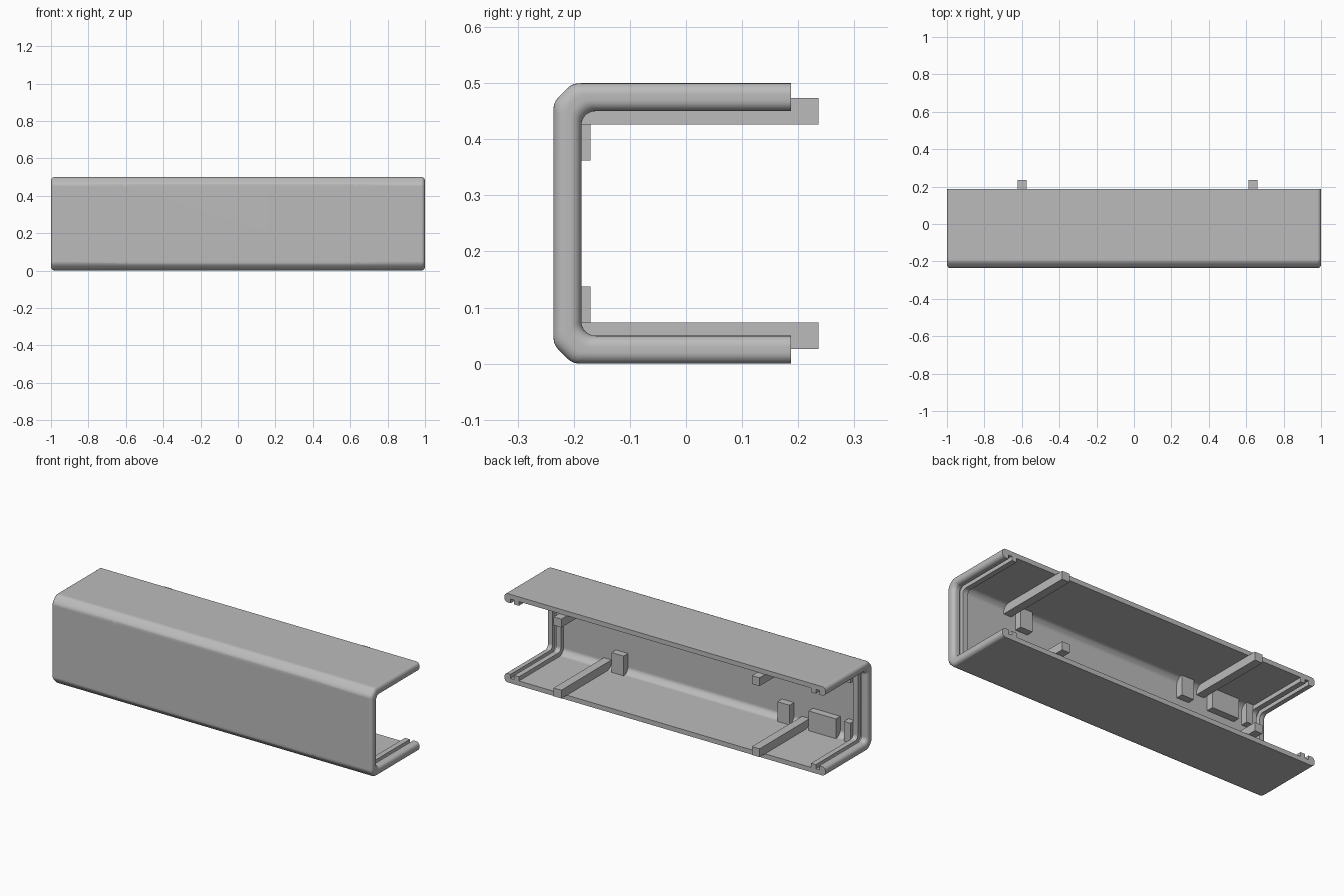
import bpy, bmesh
from math import sin, cos, pi

cube = bpy.data.objects.get("Cube")
if cube:
    bpy.data.objects.remove(cube, do_unlink=True)

FRONT, BACK, HEIGHT = -0.2365, 0.187, 0.5
RIM, WALL, ROUND = 0.05, 0.0265, 0.02
HOLE = 0.0165

grey = bpy.data.materials.new("light_grey")
grey.use_nodes = True
grey.diffuse_color = (0.5, 0.5, 0.5, 1)
grey.node_tree.nodes["Principled BSDF"].inputs["Base Color"].default_value = (0.5, 0.5, 0.5, 1)


def make_object(name, bm):
    bmesh.ops.recalc_face_normals(bm, faces=bm.faces)
    mesh = bpy.data.meshes.new(name)
    bm.to_mesh(mesh)
    bm.free()
    mesh.materials.append(grey)
    obj = bpy.data.objects.new(name, mesh)
    bpy.context.collection.objects.link(obj)
    return obj


def box(name, x0, x1, y0, y1, z0, z1):
    bm = bmesh.new()
    bmesh.ops.create_cube(bm, size=1)
    for v in bm.verts:
        v.co = (x1 if v.co.x > 0 else x0, y1 if v.co.y > 0 else y0, z1 if v.co.z > 0 else z0)
    return make_object(name, bm)


def drill(target, x, z, y0, y1):
    """Cut a round hole along y."""
    bm = bmesh.new()
    bmesh.ops.create_cone(bm, cap_ends=True, segments=24, radius1=HOLE, radius2=HOLE, depth=1)
    for v in bm.verts:
        v.co = (x + v.co.x, (y0 + y1) / 2 + v.co.z * (y1 - y0), z + v.co.y)
    cutter = make_object("hole_cutter", bm)
    cutter.hide_render = True
    cutter.hide_viewport = True
    cutter.display_type = 'WIRE'
    for obj in target:
        mod = obj.modifiers.new("hole", 'BOOLEAN')
        mod.operation = 'DIFFERENCE'
        mod.solver = 'EXACT'
        mod.object = cutter


# Wall profile along x: rounded rim, panel groove and ridge at each end
half = [(1 - ROUND + ROUND * sin(a), ROUND - ROUND * cos(a))
        for a in [i * pi / 12 for i in range(7)]]
half += [(1 - ROUND + ROUND * cos(a), RIM - ROUND + ROUND * sin(a))
         for a in [i * pi / 12 for i in range(7)]]
half += [(0.962, RIM), (0.962, WALL), (0.94, WALL), (0.94, RIM), (0.91, RIM), (0.91, WALL)]
profile = half + [(-x, d) for x, d in reversed(half)]

# U-shaped path: pairs of outer and inner points, with softened front corners
soft = [(0.05, 0), (0.038, 0.0012), (0.03, 0.005), (0.022, 0.012)]
outer = soft + [(b, a) for a, b in reversed(soft)]
fillet = 0.025
corner = []
for i, (a, b) in enumerate(outer):
    t = i / (len(outer) - 1) * pi / 2
    inner = (RIM + fillet - fillet * sin(t), RIM + fillet - fillet * cos(t))
    corner.append(((FRONT + a, b), (FRONT + inner[0], inner[1])))
lower = [((BACK, 0), (BACK, RIM))] + corner
upper = [tuple((y, HEIGHT - z) for y, z in pair) for pair in reversed(lower)]

# Channel shell
bm = bmesh.new()
rings = []
for (oy, oz), (iy, iz) in lower + upper:
    rings.append([bm.verts.new((x, oy + (iy - oy) * d / RIM, oz + (iz - oz) * d / RIM))
                  for x, d in profile])
n = len(profile)
for r, s in zip(rings, rings[1:]):
    for i in range(n):
        j = (i + 1) % n
        bm.faces.new((r[i], r[j], s[j], s[i]))
bm.faces.new(rings[0])
bm.faces.new(rings[-1])
shell = make_object("channel_shell", bm)
bpy.ops.object.select_all(action='DESELECT')
shell.select_set(True)
bpy.context.view_layer.objects.active = shell
bpy.ops.object.shade_smooth_by_angle(angle=pi / 5)

# Screw bars, drilled right through the front wall
for side, x in (("right", -0.6), ("left", 0.635)):
    for level, z in (("lower", 0.05), ("upper", HEIGHT - 0.05)):
        bar = box(f"{level}_{side}_screw_bar", x - 0.024, x + 0.024, FRONT + 0.015, -FRONT,
                  z - 0.0235, z + 0.0235)
        drill([shell, bar], x, z, FRONT - 0.05, -FRONT + 0.05)

# Mounting blocks on the front wall, floor and ceiling rows
blocks = [("left_block", 0.508, 0.584, 0.546), ("middle_block", -0.526, -0.45, -0.488),
          ("wide_block", -0.815, -0.645, -0.782), ("end_block", -0.905, -0.865, None)]
for name, x0, x1, hole_x in blocks:
    for level, z0, z1, hole_z in (("lower", 0.02, 0.1375, 0.09), ("upper", 0.3625, 0.48, 0.41)):
        block = box(f"{level}_{name}", x0, x1, FRONT + 0.015, -0.17, z0, z1)
        if hole_x is not None:
            drill([block], hole_x, hole_z, -0.205, -0.1)

# Keep the big faces evenly shaded beside the rounded edges
weighted = shell.modifiers.new("even_shading", 'WEIGHTED_NORMAL')
weighted.keep_sharp = True
